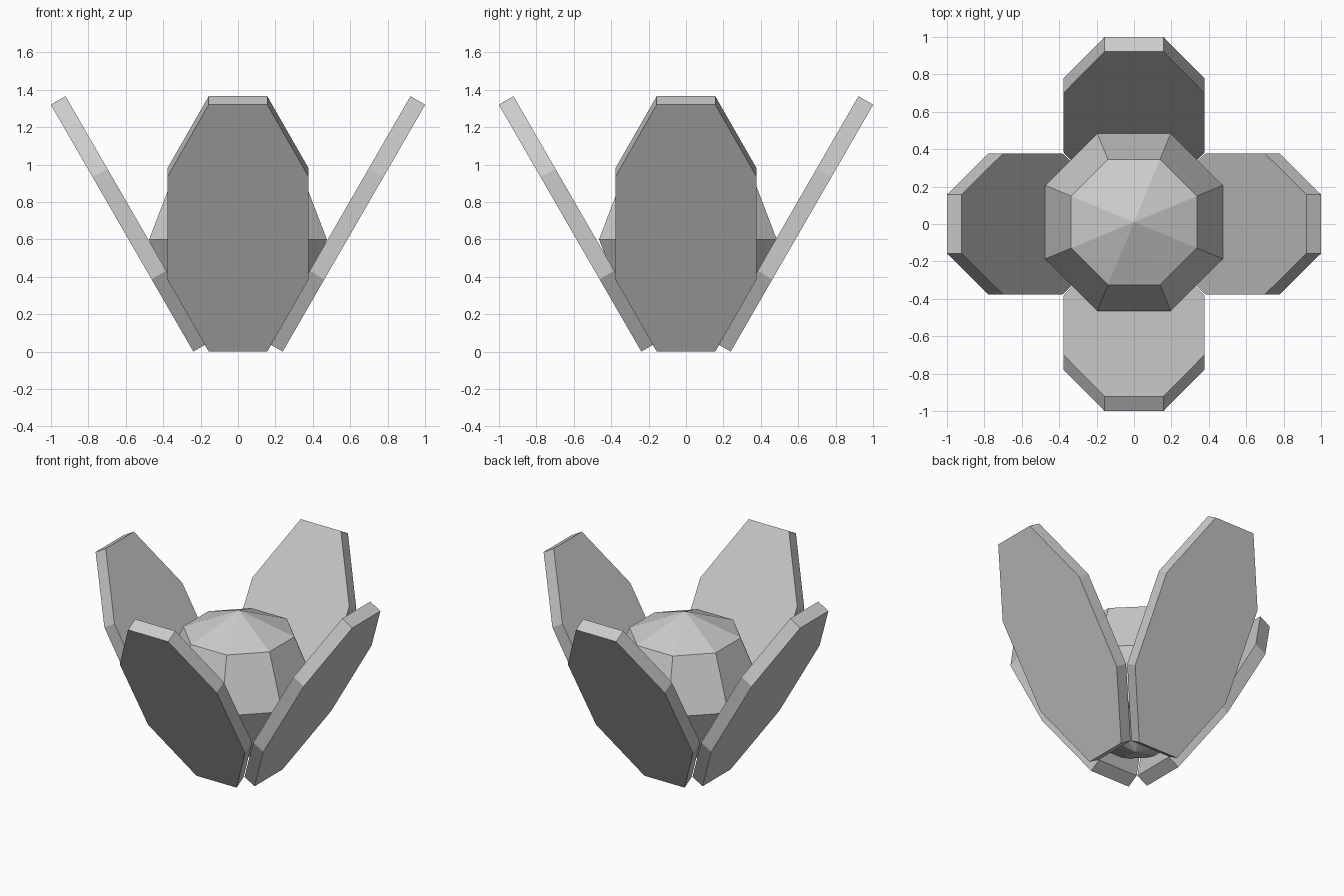
import bpy, bmesh
from math import radians, cos, sin
from mathutils import Matrix, Vector

if "Cube" in bpy.data.objects:
    bpy.data.objects.remove(bpy.data.objects["Cube"])

THICK = 0.091      # petal thickness
HALF_W = 0.378     # petal half width
TILT = radians(30) # petal lean from vertical
TURN = Matrix.Rotation(radians(22.5), 4, 'Z')  # flats face the axes


def make_object(name, bm):
    mesh = bpy.data.meshes.new(name)
    bmesh.ops.recalc_face_normals(bm, faces=bm.faces)
    bm.to_mesh(mesh)
    bm.free()
    obj = bpy.data.objects.new(name, mesh)
    bpy.context.collection.objects.link(obj)
    return obj


# Petals: stretched octagonal plates leaning outward, one per side
normal = Vector((cos(TILT), 0, -sin(TILT)))
along = Vector((sin(TILT), 0, cos(TILT)))
centre = Vector((0.62, 0, 0.66)) - normal * THICK / 2
lean = Matrix((along, (0, 1, 0), normal)).transposed().to_4x4()
place = Matrix.Translation(centre) @ lean @ Matrix.Diagonal((2.016, 1, 1, 1)) @ TURN
radius = HALF_W / cos(radians(22.5))
for i, side in enumerate(("right", "back", "left", "front")):
    bm = bmesh.new()
    bmesh.ops.create_cone(bm, cap_ends=True, segments=8, radius1=radius,
                          radius2=radius, depth=THICK,
                          matrix=Matrix.Rotation(radians(90 * i), 4, 'Z') @ place)
    make_object("petal_" + side, bm)

# Core: coarse faceted ball held between the petals
bm = bmesh.new()
bmesh.ops.create_uvsphere(bm, u_segments=8, v_segments=4, radius=0.514,
                          matrix=Matrix.Translation((0, 0.01, 0.6)) @ TURN)
make_object("core", bm)
